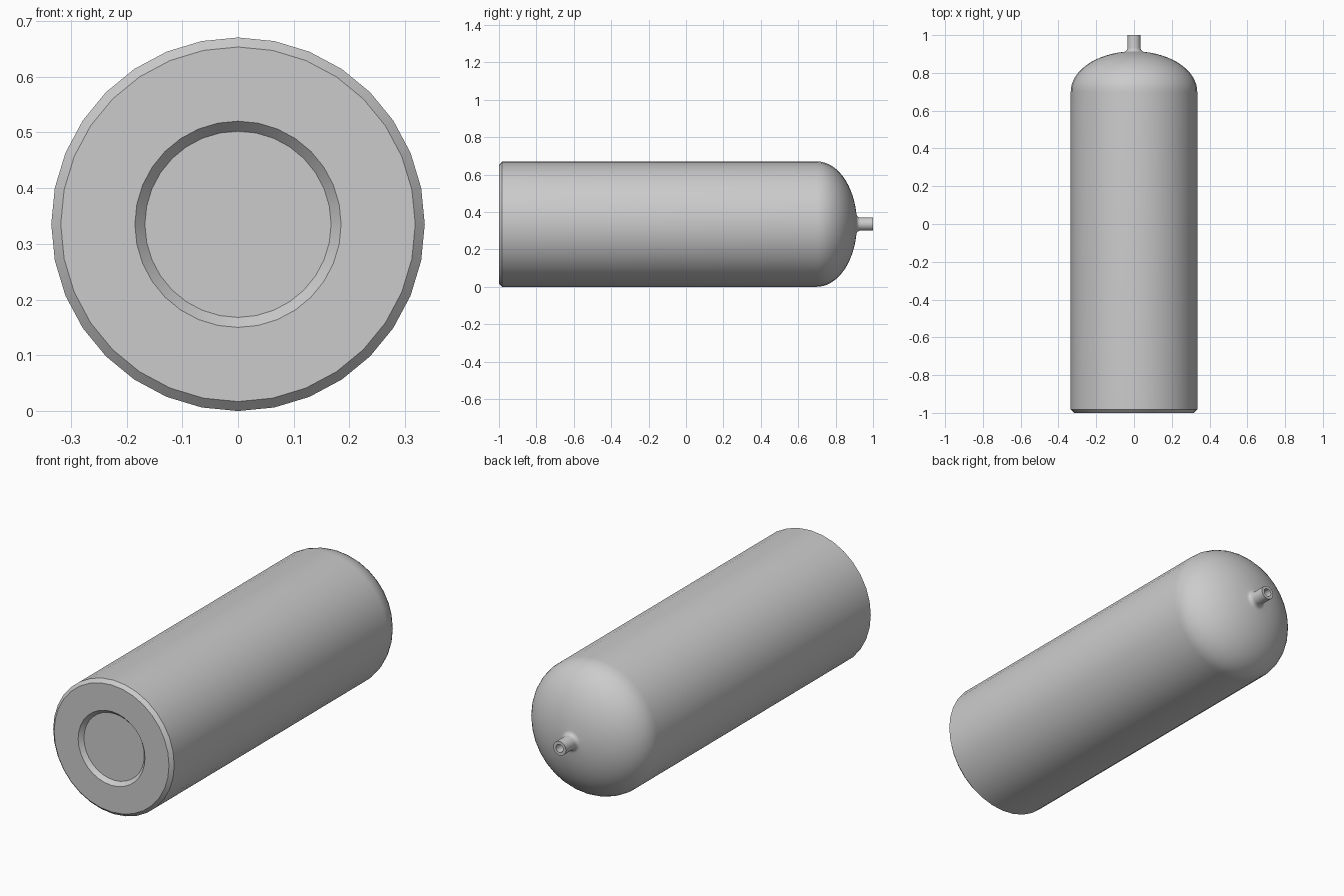
import bpy
import bmesh
import math
from mathutils import Vector, Matrix

cube = bpy.data.objects.get("Cube")
if cube:
    bpy.data.objects.remove(cube, do_unlink=True)

RADIUS = 0.335
SIDES = 32

# Single grey metal
metal = bpy.data.materials.new("grey_metal")
metal.use_nodes = True
grey = (0.6, 0.6, 0.6, 1.0)
metal.diffuse_color = grey
metal.node_tree.nodes["Principled BSDF"].inputs["Base Color"].default_value = grey


def lathe(name, profile):
    """Revolve (radius, y) points around the lengthwise axis."""
    bm = bmesh.new()
    verts = [bm.verts.new((0, y, r)) for r, y in profile]
    edges = [bm.edges.new(pair) for pair in zip(verts, verts[1:])]
    bmesh.ops.spin(bm, geom=verts + edges, cent=(0, 0, 0), axis=(0, 1, 0),
                   angle=math.tau, steps=SIDES, use_merge=True)
    bmesh.ops.remove_doubles(bm, verts=bm.verts[:], dist=0.0001)
    bmesh.ops.recalc_face_normals(bm, faces=bm.faces[:])
    mesh = bpy.data.meshes.new(name)
    bm.to_mesh(mesh)
    bm.free()
    mesh.materials.append(metal)
    obj = bpy.data.objects.new(name, mesh)
    bpy.context.collection.objects.link(obj)
    obj.location.z = RADIUS
    return obj


# Base: shallow bevelled recess, flat rim and chamfered outer edge
base = [(0, -0.98), (0.167, -0.98), (0.185, -1.0),
        (0.318, -1.0), (RADIUS, -0.983)]

# Elliptical dome, ending where the neck fillet starts
dome_start, dome_height, steps = 0.70, 0.214, 14
end_angle = math.acos(0.056 / RADIUS)
dome = []
for i in range(steps + 1):
    a = end_angle * i / steps
    dome.append((RADIUS * math.cos(a), dome_start + dome_height * math.sin(a)))

# Concave fillet into the neck
fillet = []
for i in range(1, 6):
    a = math.radians(90 * i / 5)
    fillet.append((0.056 - 0.021 * math.sin(a), 0.932 - 0.021 * math.cos(a)))

# Outlet tube with a bored end
outlet = [(0.035, 1.0), (0.02, 1.0), (0.02, 0.94), (0, 0.94)]

tank = lathe("pressure_tank", base + dome + fillet + outlet)

bpy.ops.object.select_all(action='DESELECT')
tank.select_set(True)
bpy.context.view_layer.objects.active = tank
bpy.ops.object.shade_smooth_by_angle(angle=math.radians(30))
